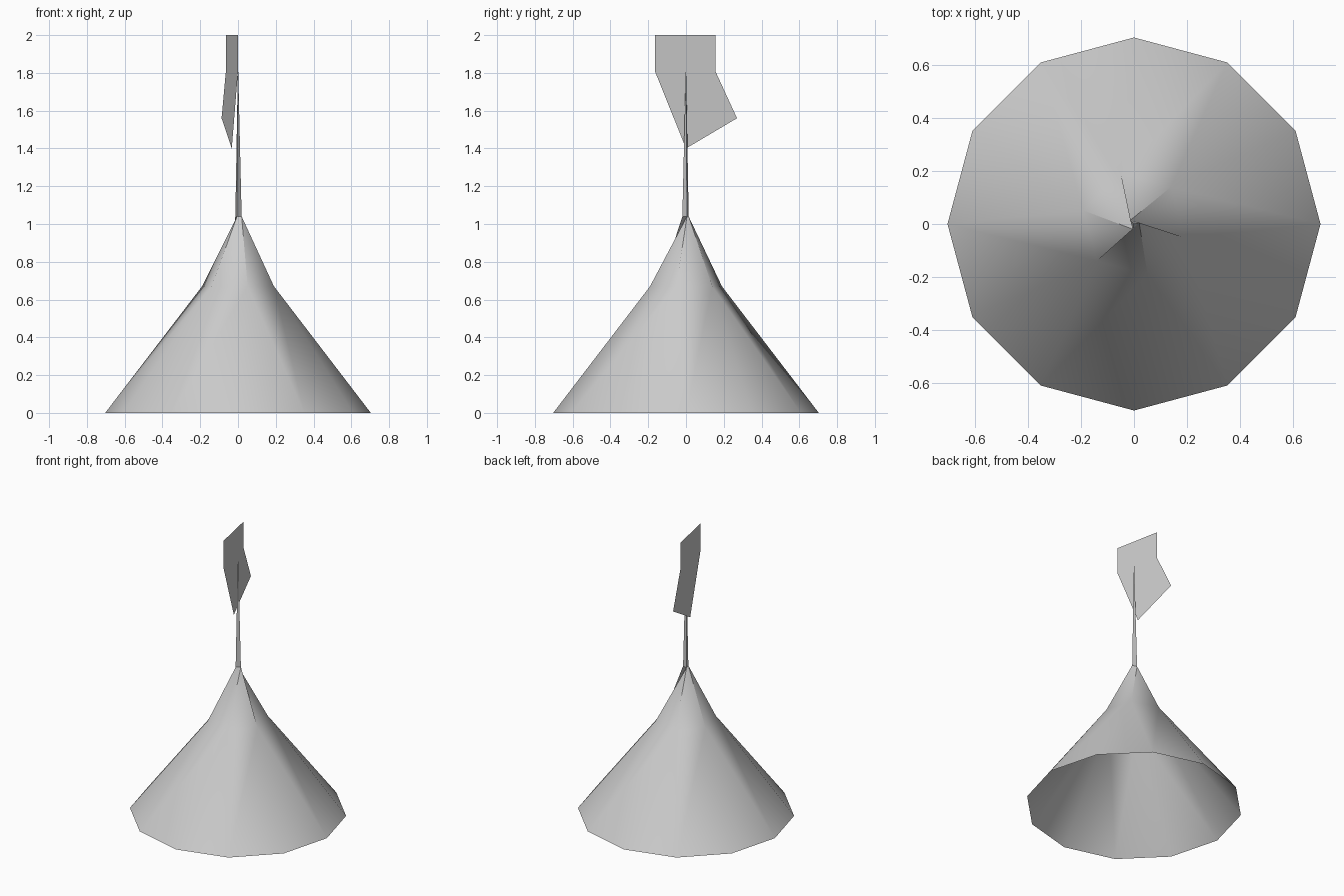
import bpy, bmesh, math

if "Cube" in bpy.data.objects:
    bpy.data.objects.remove(bpy.data.objects["Cube"])

grey = bpy.data.materials.new("light grey")
grey.diffuse_color = (0.6, 0.6, 0.6, 1)
grey.use_nodes = True
grey.node_tree.nodes["Principled BSDF"].inputs["Base Color"].default_value = grey.diffuse_color


def add_object(name, bm):
    mesh = bpy.data.meshes.new(name)
    bm.to_mesh(mesh)
    bm.free()
    mesh.materials.append(grey)
    obj = bpy.data.objects.new(name, mesh)
    bpy.context.collection.objects.link(obj)
    return obj


def ring(bm, count, radius, z, start):
    pts = [math.radians(start + i * 360 / count) for i in range(count)]
    return [bm.verts.new((radius * math.cos(a), radius * math.sin(a), z)) for a in pts]


def halve(bm, low, high):
    # join a ring to one with half as many sides: alternate triangles and quads
    n = len(high)
    for i in range(n):
        a, b, c = low[2 * i - 1], low[2 * i], low[2 * i + 1]
        bm.faces.new((a, b, high[i]))
        bm.faces.new((b, c, high[(i + 1) % n], high[i]))


# Tent canopy, open underneath, narrowing from twelve to six to three sides
bm = bmesh.new()
hem = ring(bm, 12, 0.703, 0, 0)
shoulder = ring(bm, 6, 0.197, 0.67, -15)
neck = ring(bm, 3, 0.02, 1.04, 15)
halve(bm, hem, shoulder)
halve(bm, shoulder, neck)

# Thin pole tapering to a point
tip = bm.verts.new((0, 0, 1.86))
for i in range(3):
    bm.faces.new((neck[i], neck[(i + 1) % 3], tip))
bmesh.ops.recalc_face_normals(bm, faces=bm.faces)
tent = add_object("tent_and_pole", bm)
bpy.context.view_layer.objects.active = tent
tent.select_set(True)
bpy.ops.object.shade_smooth_by_angle(angle=math.radians(30))

# Flat flag, turned slightly about the pole
bm = bmesh.new()
outline = [(-0.165, 2), (-0.165, 1.81), (0, 1.4), (0.27, 1.56), (0.155, 1.81), (0.155, 2)]
bm.faces.new([bm.verts.new((-0.2 * (y + 0.165), y, z)) for y, z in outline])
add_object("flag", bm)
